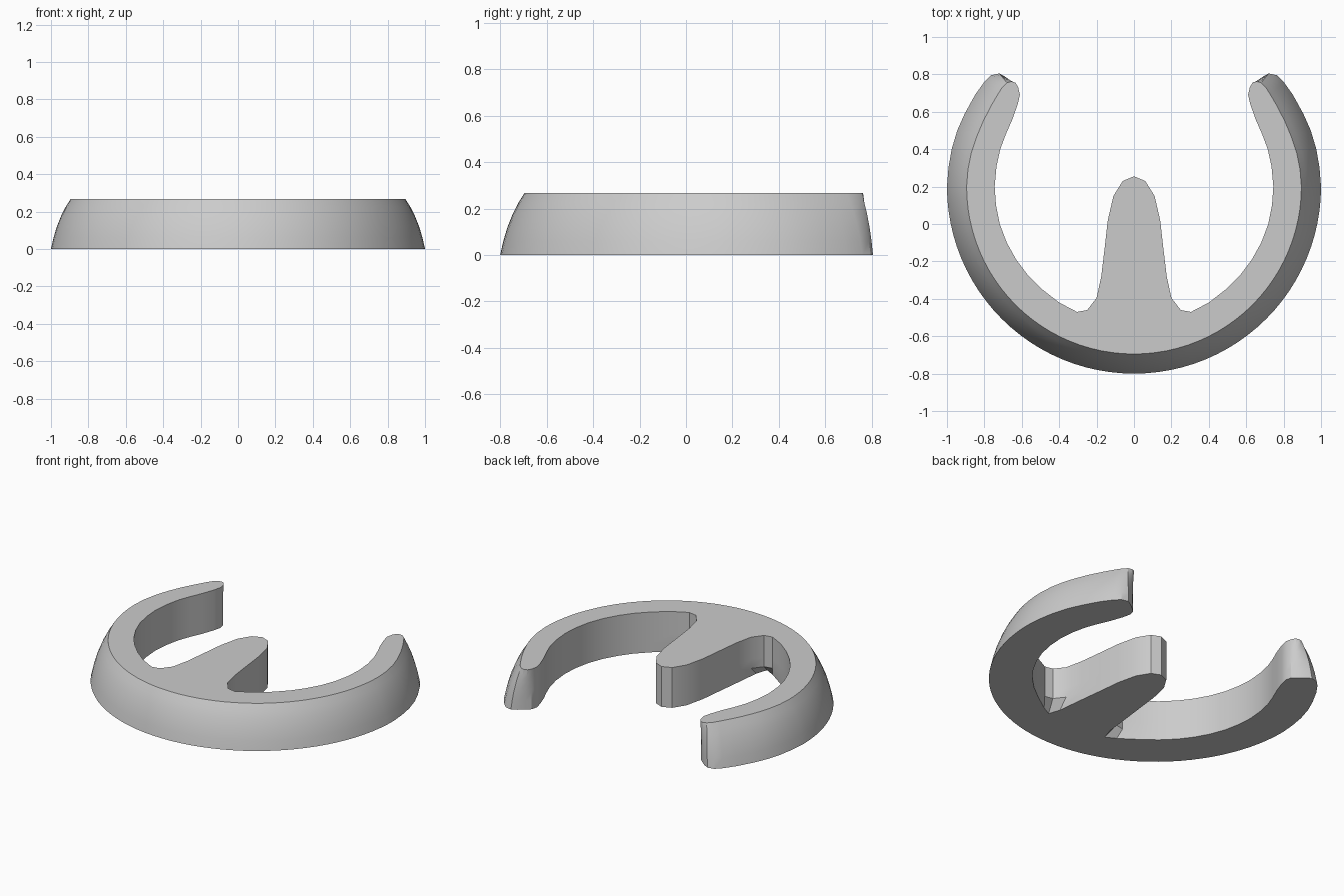
import bpy, bmesh, math

if "Cube" in bpy.data.objects:
    bpy.data.objects.remove(bpy.data.objects["Cube"])

# Outer wall: circular toe and quarters, base radius 1.0 narrowing to 0.895
def arc(r, n=24):
    return [(r * math.sin(a), 0.2 - r * math.cos(a))
            for a in (math.pi / 2 * i / n for i in range(n + 1))]

# Right-hand heel, base and top versions point for point
heel_base = [(.992, .30), (.975, .40), (.945, .50), (.905, .59), (.85, .69),
             (.80, .76), (.765, .795), (.72, .805), (.685, .785), (.65, .757), (.62, .73)]
heel_top = [(.888, .29), (.87, .38), (.842, .465), (.806, .55), (.765, .63),
            (.73, .69), (.705, .73), (.68, .755), (.655, .762), (.633, .755), (.619, .73)]

# Inner wall from heel, round the cleft, up the central frog
inner = [(.61, .69), (.622, .64), (.65, .56), (.685, .48), (.715, .40), (.735, .31),
         (.745, .20), (.738, .10), (.718, 0), (.68, -.10), (.63, -.19), (.57, -.27),
         (.49, -.35), (.40, -.42), (.305, -.47), (.25, -.46), (.20, -.395),
         (.175, -.28), (.157, -.13), (.14, .02), (.11, .15), (.06, .23), (0, .255)]
# Undercut at the bottom of each cleft
undercut = {14: (.285, -.50), 15: (.22, -.535), 16: (.195, -.46)}
inner_base = [undercut.get(i, p) for i, p in enumerate(inner)]

def mirrored(half):
    return half + [(-x, y) for x, y in reversed(half[1:-1])]

base = mirrored(arc(1.0) + heel_base + inner)
base_cut = mirrored(arc(1.0) + heel_base + inner_base)
top = mirrored(arc(.895) + heel_top + inner)

# Loft the levels: (height, amount of inward taper)
bm = bmesh.new()
rings = []
for z, t in [(0, 0), (.06, .13), (.12, .30), (.18, .53), (.225, .75), (.267, 1)]:
    low = base_cut if z == 0 else base
    rings.append([bm.verts.new((a[0] + (b[0] - a[0]) * t, a[1] + (b[1] - a[1]) * t, z))
                  for a, b in zip(low, top)])
for lo, hi in zip(rings, rings[1:]):
    for i in range(len(lo)):
        j = (i + 1) % len(lo)
        bm.faces.new((lo[i], lo[j], hi[j], hi[i]))

# Flat sole and upper face
caps = [bm.faces.new(rings[0][::-1]), bm.faces.new(rings[-1])]
bm.normal_update()
bmesh.ops.triangulate(bm, faces=caps, ngon_method='EAR_CLIP')
bmesh.ops.recalc_face_normals(bm, faces=bm.faces)

mesh = bpy.data.meshes.new("hoof_pad")
bm.to_mesh(mesh)
bm.free()
obj = bpy.data.objects.new("hoof_pad", mesh)
bpy.context.collection.objects.link(obj)
bpy.context.view_layer.objects.active = obj
obj.select_set(True)
bpy.ops.object.shade_smooth_by_angle(angle=math.radians(30))
